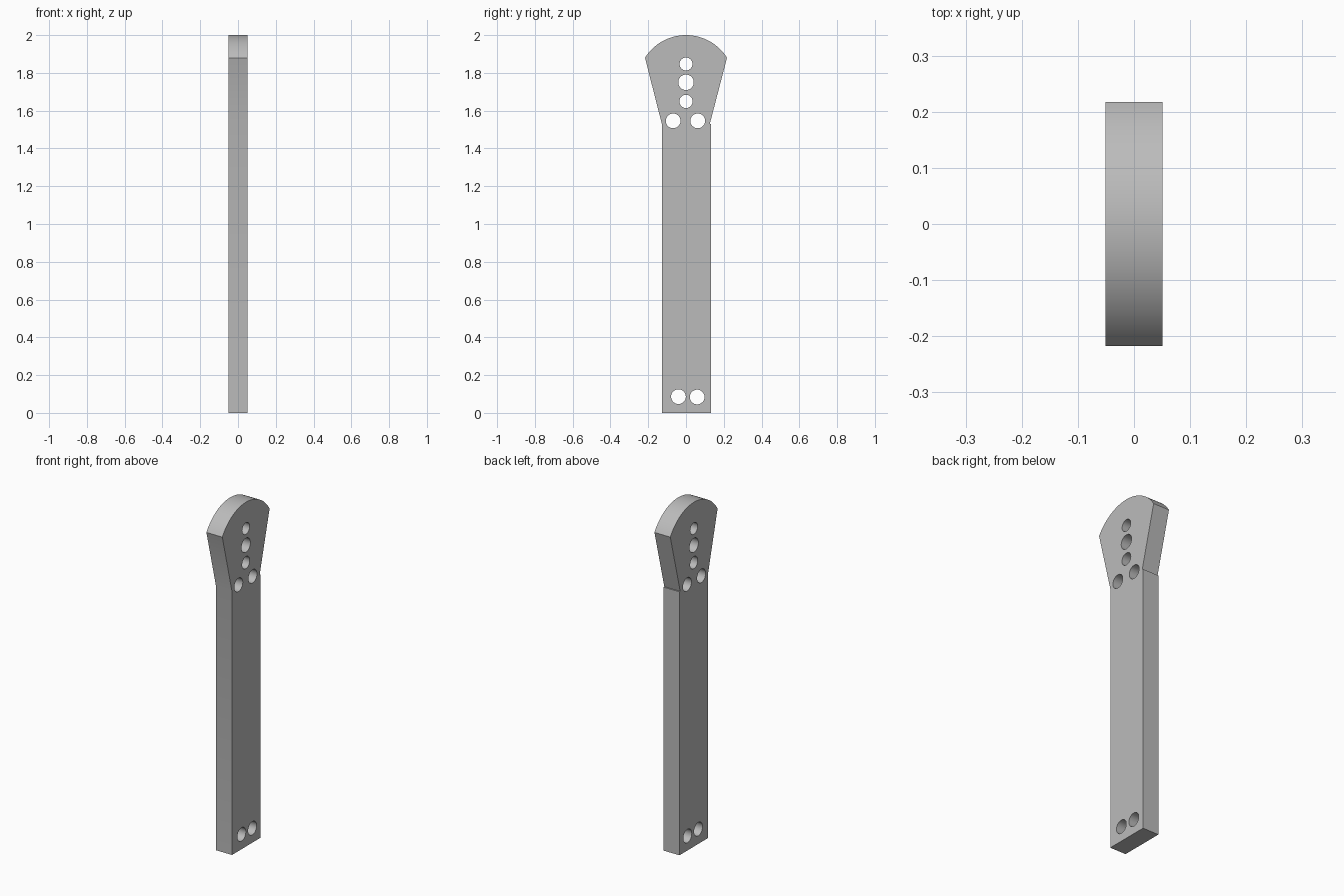
import bpy, bmesh, math
from mathutils import Matrix

cube = bpy.data.objects.get("Cube")
if cube:
    bpy.data.objects.remove(cube)

HALF = 0.051  # half thickness of the plate

grey = bpy.data.materials.new("plain grey")
grey.use_nodes = True
grey.diffuse_color = (0.5, 0.5, 0.5, 1)
grey.node_tree.nodes["Principled BSDF"].inputs["Base Color"].default_value = (0.5, 0.5, 0.5, 1)


def add_object(name, bm):
    bmesh.ops.recalc_face_normals(bm, faces=bm.faces)
    mesh = bpy.data.meshes.new(name)
    bm.to_mesh(mesh)
    bm.free()
    mesh.materials.append(grey)
    obj = bpy.data.objects.new(name, mesh)
    bpy.context.collection.objects.link(obj)
    return obj


# Domed crown of the flared head: an arc through both corners and the top
half_width, rise = 0.217, 0.12
radius = (half_width ** 2 + rise ** 2) / (2 * rise)
sweep = math.asin(half_width / radius)
steps = 32
crown = []
for i in range(steps + 1):
    a = sweep * (1 - 2 * i / steps)
    crown.append((radius * math.sin(a), 2 - radius + radius * math.cos(a)))

# Straight shaft with a tiny ledge on the back edge, under the flare
outline = [(-0.128, 0), (0.133, 0), (0.133, 1.53), (0.126, 1.53)] + crown + [(-0.128, 1.53)]

bm = bmesh.new()
face = bm.faces.new([bm.verts.new((-HALF, y, z)) for y, z in outline])
extruded = bmesh.ops.extrude_face_region(bm, geom=[face])
bmesh.ops.translate(bm, vec=(2 * HALF, 0, 0),
                    verts=[v for v in extruded["geom"] if isinstance(v, bmesh.types.BMVert)])
arm = add_object("drilled_arm", bm)

# Drilled holes: y, z, radius
holes = [
    (0, 1.847, 0.034), (0, 1.75, 0.041), (0, 1.649, 0.035),
    (-0.068, 1.546, 0.039), (0.062, 1.546, 0.039),
    (-0.04, 0.086, 0.039), (0.059, 0.084, 0.039),
]
bm = bmesh.new()
for y, z, r in holes:
    bmesh.ops.create_cone(bm, cap_ends=True, segments=40, radius1=r, radius2=r, depth=4 * HALF,
                          matrix=Matrix.Translation((0, y, z)) @ Matrix.Rotation(math.pi / 2, 4, 'Y'))
cutter = add_object("hole_cutter", bm)

cut = arm.modifiers.new("holes", 'BOOLEAN')
cut.operation = 'DIFFERENCE'
cut.solver = 'EXACT'
cut.object = cutter

# Bake the holes, then smooth the curved walls
bpy.ops.object.select_all(action='DESELECT')
arm.select_set(True)
bpy.context.view_layer.objects.active = arm
bpy.ops.object.modifier_apply(modifier=cut.name)
bpy.data.objects.remove(cutter)
bpy.ops.object.shade_smooth_by_angle(angle=math.radians(30))
